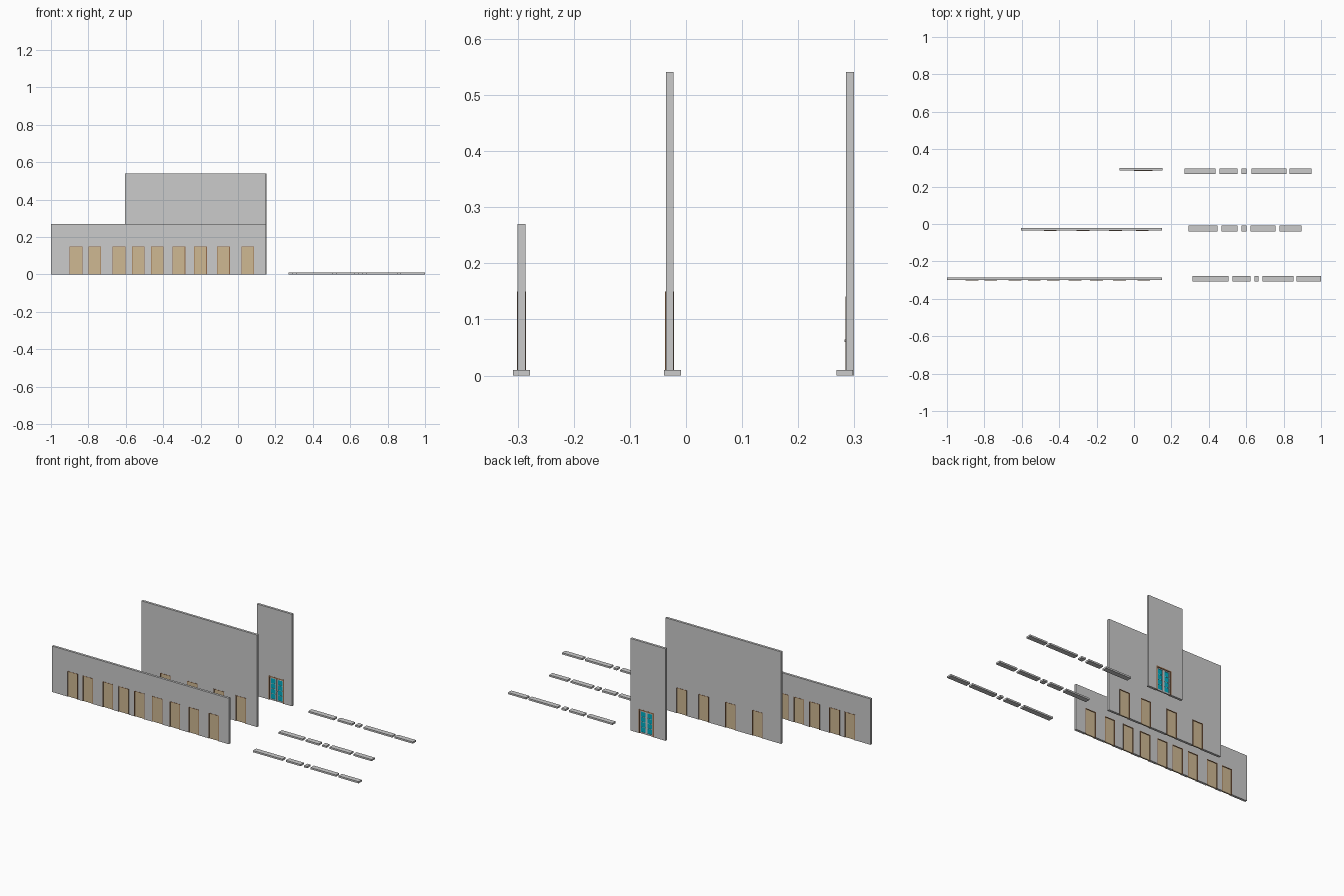
import bpy, bmesh

if "Cube" in bpy.data.objects:
    bpy.data.objects.remove(bpy.data.objects["Cube"])


def material(name, rgb):
    m = bpy.data.materials.new(name)
    m.diffuse_color = (*rgb, 1)
    m.use_nodes = True
    m.node_tree.nodes["Principled BSDF"].inputs["Base Color"].default_value = m.diffuse_color
    return m


TAN = material("door_tan", (0.62, 0.48, 0.29))
BROWN = material("frame_brown", (0.30, 0.15, 0.07))
TEAL = material("glass_teal", (0.0, 0.42, 0.55))


def finish(name, bm, mat=None):
    bmesh.ops.recalc_face_normals(bm, faces=bm.faces)
    me = bpy.data.meshes.new(name)
    bm.to_mesh(me)
    bm.free()
    if mat:
        me.materials.append(mat)
    ob = bpy.data.objects.new(name, me)
    bpy.context.collection.objects.link(ob)
    return ob


def extrude_xz(name, outline, y0, y1, mat=None):
    """Extrude an outline drawn in the front view from y0 to y1."""
    bm = bmesh.new()
    face = bm.faces.new([bm.verts.new((x, y0, z)) for x, z in outline])
    new = bmesh.ops.extrude_face_region(bm, geom=[face])["geom"]
    verts = [v for v in new if isinstance(v, bmesh.types.BMVert)]
    bmesh.ops.translate(bm, vec=(0, y1 - y0, 0), verts=verts)
    return finish(name, bm, mat)


def box(name, x0, x1, y0, y1, z0, z1, mat=None):
    return extrude_xz(name, [(x0, z0), (x1, z0), (x1, z1), (x0, z1)], y0, y1, mat)


def wall(name, x0, x1, y0, y1, height, doors, door_h):
    """Wall slab whose bottom edge is notched by the door openings."""
    outline = [(x0, 0)]
    for a, b in doors:
        outline += [(a, 0), (a, door_h), (b, door_h), (b, 0)]
    outline += [(x1, 0), (x1, height), (x0, height)]
    return extrude_xz(name, outline, y0, y1)


def frame(name, a, b, h, t, y0, y1):
    """Door lining: two jambs and a head in one piece."""
    pts = [(a, 0), (a, h), (b, h), (b, 0), (b - t, 0), (b - t, h - t), (a + t, h - t), (a + t, 0)]
    return extrude_xz(name, pts, y0, y1, BROWN)


def wooden_door(name, a, b, h, y0, y1):
    t = 0.003
    frame(name + "_frame", a, b, h, t, y0 - 0.001, y1 + 0.001)
    box(name + "_panel", a + t, b - t, y0 + 0.003, y1 - 0.003, 0, h - t, TAN)


# Low outside wall with nine doors
W, H = 0.068, 0.15
outside = [(x, x + W) for x in (-0.90, -0.80, -0.67, -0.568, -0.466, -0.35, -0.235, -0.112, 0.018)]
y0, y1 = -0.300, -0.286
wall("outside_wall", -1.0, 0.15, y0, y1, 0.27, outside, H)
for i, (a, b) in enumerate(outside):
    wooden_door(f"outside_door_{i + 1}", a, b, H, y0, y1)

# Tall inside wall with four doors
inside = [(x, x + W) for x in (-0.482, -0.307, -0.133, 0.010)]
y0, y1 = -0.036, -0.022
wall("inside_wall", -0.603, 0.15, y0, y1, 0.541, inside, H)
for i, (a, b) in enumerate(inside):
    wooden_door(f"inside_door_{i + 1}", a, b, H, y0, y1)

# Narrow tall wall with a glazed double door
y0, y1 = 0.285, 0.299
A, B, GH, T = 0.0, 0.10, 0.141, 0.007
wall("special_wall", -0.077, 0.152, y0, y1, 0.541, [(A, B)], GH)
frame("special_frame", A, B, GH, T, y0 - 0.0005, y1 + 0.0005)
mid = (A + B) / 2
for side, a, b in (("left", A + T, mid - 0.001), ("right", mid + 0.001, B - T)):
    ya, yb, s, top = y0 + 0.003, y1 - 0.003, 0.006, GH - T
    box(f"{side}_glass", a + s, b - s, y0 + 0.005, y1 - 0.005, 0.008, top - s, TEAL)
    for n, (p, q) in enumerate(((a, a + s), (b - s, b))):
        box(f"{side}_stile_{n + 1}", p, q, ya, yb, 0, top)
    box(f"{side}_bottom_rail", a + s, b - s, ya, yb, 0, 0.008)
    box(f"{side}_top_rail", a + s, b - s, ya, yb, top - s, top)
    for n in range(1, 4):
        z = 0.008 + n * (top - s - 0.008) / 4
        box(f"{side}_glazing_bar_{n}", a + s, b - s, y0 + 0.004, y1 - 0.004, z - 0.001, z + 0.001)
# small door handle on the front
box("door_handle", mid + 0.002, mid + 0.006, 0.2825, y0 + 0.003, 0.060, 0.064)

# Plain floor strips beside each wall, one block per segment
strips = {
    "outside": (-0.308, [(0.313, 0.505), (0.527, 0.623), (0.645, 0.666), (0.688, 0.853), (0.870, 1.0)]),
    "inside": (-0.039, [(0.292, 0.447), (0.468, 0.553), (0.575, 0.602), (0.623, 0.757), (0.778, 0.896)]),
    "special": (0.268, [(0.270, 0.436), (0.458, 0.553), (0.575, 0.602), (0.628, 0.816), (0.832, 0.949)]),
}
for row, (y, spans) in strips.items():
    for i, (a, b) in enumerate(spans):
        box(f"{row}_floor_strip_{i + 1}", a, b, y, y + 0.03, 0, 0.01)
